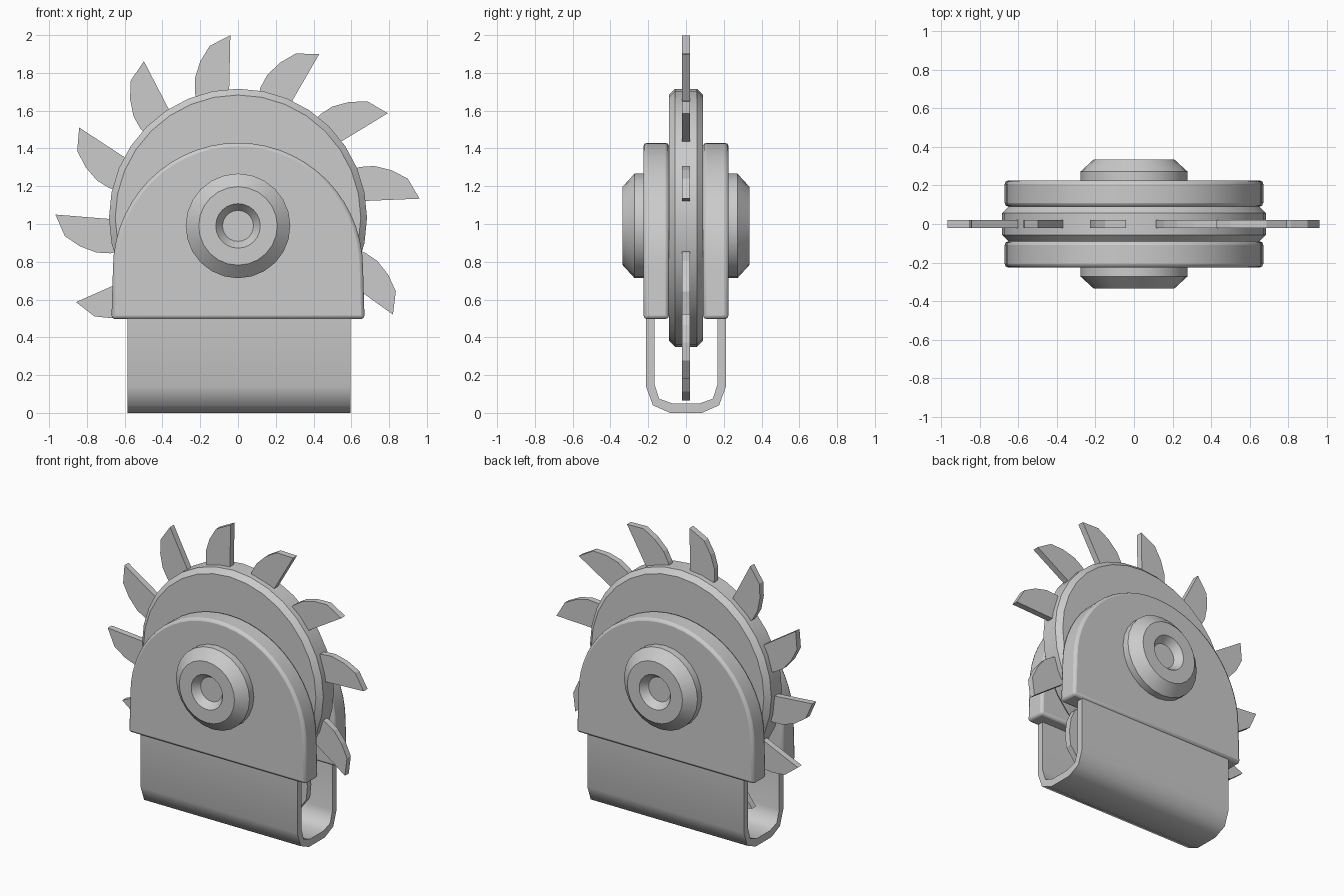
import bpy, bmesh
from math import sin, cos, pi, radians

if "Cube" in bpy.data.objects:
    bpy.data.objects.remove(bpy.data.objects["Cube"])


def finish(name, bm, smooth=30):
    bmesh.ops.recalc_face_normals(bm, faces=bm.faces)
    me = bpy.data.meshes.new(name)
    bm.to_mesh(me)
    bm.free()
    ob = bpy.data.objects.new(name, me)
    bpy.context.collection.objects.link(ob)
    bpy.ops.object.select_all(action='DESELECT')
    ob.select_set(True)
    bpy.context.view_layer.objects.active = ob
    if smooth:
        bpy.ops.object.shade_smooth_by_angle(angle=radians(smooth))
    return ob


def extrude(bm, pts, offset):
    face = bm.faces.new([bm.verts.new(p) for p in pts])
    new = bmesh.ops.extrude_face_region(bm, geom=[face])['geom']
    bmesh.ops.translate(bm, vec=offset,
                        verts=[g for g in new if isinstance(g, bmesh.types.BMVert)])


def lathe(bm, profile, z, n):
    # profile of (radius, y) turned about a y axis at height z, both ends capped
    rings = [[bm.verts.new((r * cos(2 * pi * i / n), y, z + r * sin(2 * pi * i / n)))
              for i in range(n)] for r, y in profile]
    for a, b in zip(rings, rings[1:]):
        for i in range(n):
            j = (i + 1) % n
            bm.faces.new((a[i], a[j], b[j], b[i]))
    bm.faces.new(rings[0])
    bm.faces.new(rings[-1])


WHEEL_Z = 1.033

# Wheel disc with chamfered rim
bm = bmesh.new()
lathe(bm, [(0.65, -0.09), (0.683, -0.057), (0.683, 0.057), (0.65, 0.09)], WHEEL_Z, 32)
finish("wheel", bm)

# Curved teeth: (radius, degrees past the tip)
tooth = [(0.967, 0), (0.922, 7), (0.851, 11.2), (0.772, 14.8), (0.70, 16.6),
         (0.62, 17.2), (0.62, 2.2), (0.685, 1.5)]
bm = bmesh.new()
for tip in (92.4, 63.6, 34.9, 6, -32, -62, -92, -122, -152.5, 179, 150.4, 121):
    pts = [(r * cos(radians(tip + d)), -0.021, WHEEL_Z + r * sin(radians(tip + d)))
           for r, d in tooth]
    extrude(bm, pts, (0, 0.042, 0))
finish("wheel_teeth", bm, 0)

# Arched side plates and hub caps, front and back
for side, s in (("front", -1), ("back", 1)):
    bm = bmesh.new()
    arch = [(0.662 * cos(pi * i / 28), s * 0.09, 0.765 + 0.665 * sin(pi * i / 28))
            for i in range(29)]
    extrude(bm, [(0.67, s * 0.09, 0.497)] + arch + [(-0.67, s * 0.09, 0.497)],
            (0, s * 0.135, 0))
    plate = finish(side + "_plate", bm, 35)
    bev = plate.modifiers.new("bevel", 'BEVEL')
    bev.width, bev.segments = 0.018, 2
    bev.limit_method, bev.angle_limit = 'ANGLE', radians(40)

    bm = bmesh.new()
    lathe(bm, [(0.277, s * 0.2), (0.277, s * 0.272), (0.208, s * 0.335),
               (0.118, s * 0.335), (0.082, s * 0.285)], 0.99, 24)
    finish(side + "_hub_cap", bm)

# U-shaped strap under the plates
outer = [(0.212, 0.62), (0.212, 0.14), (0.175, 0.04), (0.085, 0)]
inner = [(0.168, 0.62), (0.168, 0.155), (0.142, 0.075), (0.072, 0.05)]
section = (outer + [(-y, z) for y, z in reversed(outer)]
           + [(-y, z) for y, z in inner] + list(reversed(inner)))
bm = bmesh.new()
extrude(bm, [(-0.585, y, z) for y, z in section], (1.18, 0, 0))
finish("strap", bm, 60)
